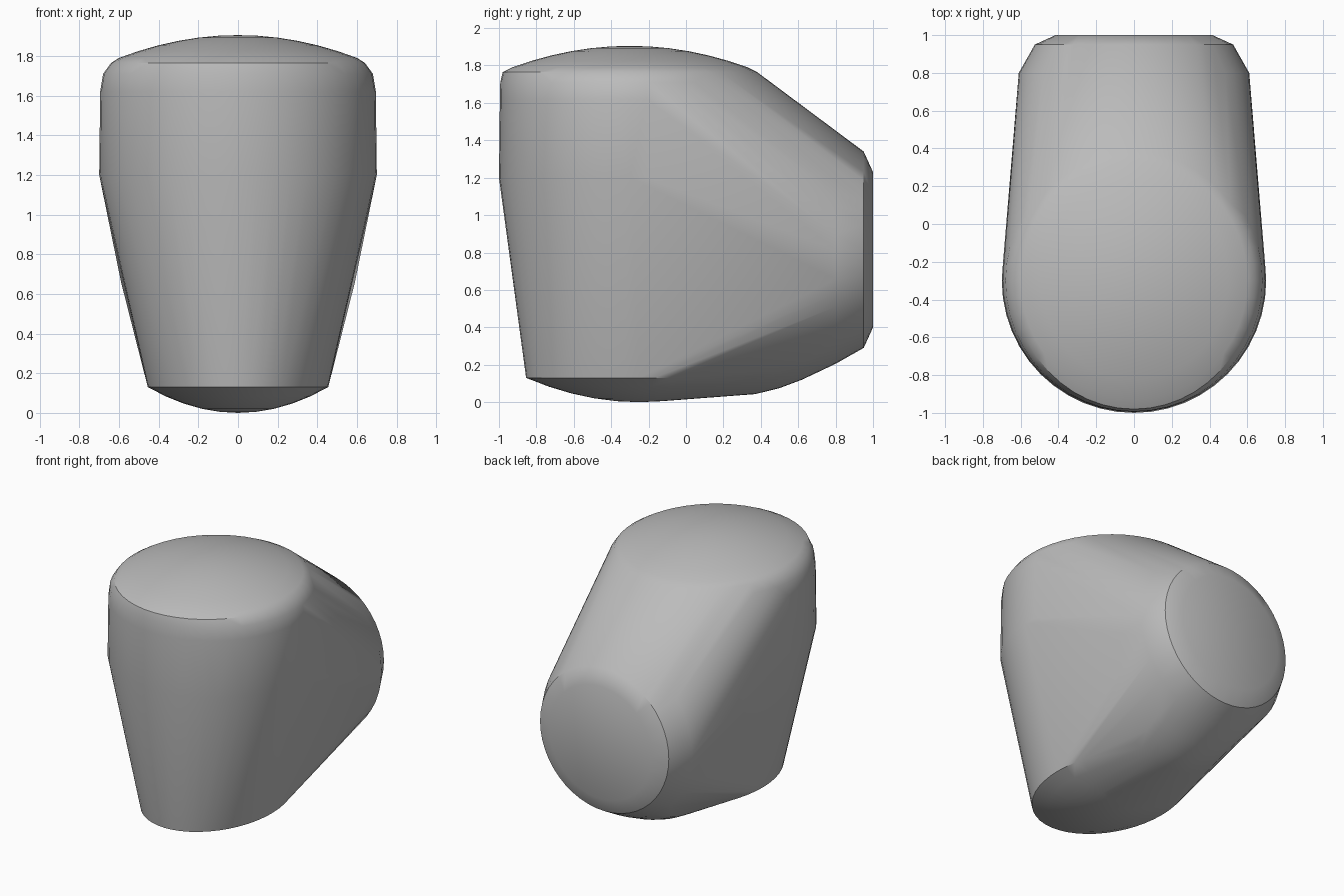
import bpy, bmesh
from math import sin, cos, pi, radians

cube = bpy.data.objects.get("Cube")
if cube:
    bpy.data.objects.remove(cube, do_unlink=True)

SEGMENTS = 48
bm = bmesh.new()


def flat_ring(y, z, rx, ry):
    """Horizontal ellipse of points."""
    for i in range(SEGMENTS):
        a = 2 * pi * i / SEGMENTS
        bm.verts.new((rx * cos(a), y + ry * sin(a), z))


def upright_ring(y, z, r):
    """Circle of points facing the back."""
    for i in range(SEGMENTS):
        a = 2 * pi * i / SEGMENTS
        bm.verts.new((r * cos(a), y, z + r * sin(a)))


# Upright body and rounded shoulder
for z, rx, ry in ((1.2, 0.70, 0.70), (1.62, 0.695, 0.695), (1.71, 0.68, 0.693),
                  (1.765, 0.64, 0.68)):
    flat_ring(-0.3, z, rx, ry)

# Domed top
for k in range(1, 7):
    t = k / 6
    flat_ring(-0.3, 1.905 - 0.115 * t ** 2, 0.6 * t, 0.63 * t)
bm.verts.new((0, -0.3, 1.905))

# Domed bottom
for k in range(1, 6):
    t = k / 5
    flat_ring(-0.25, 0.13 * t ** 2, 0.455 * t, 0.605 * t)
bm.verts.new((0, -0.25, 0))

# Rounded keel running back from the bottom
for y, low, half in ((0.37, 0.043, 0.30), (0.5, 0.075, 0.31), (0.62, 0.12, 0.32)):
    for i in range(-6, 7):
        t = i / 6
        bm.verts.new((half * t, y, low + 0.09 * t * t))

# Round back end with a bevelled rim
for y, r in ((0.8, 0.61), (0.95, 0.525), (1.0, 0.415)):
    upright_ring(y, 0.815, r)

# Wrap everything in one skin
result = bmesh.ops.convex_hull(bm, input=bm.verts[:], use_existing_faces=False)
inside = [v for v in bm.verts if not v.link_faces]
bmesh.ops.delete(bm, geom=inside, context='VERTS')
bmesh.ops.dissolve_limit(bm, angle_limit=radians(0.5), verts=bm.verts[:], edges=bm.edges[:])
bmesh.ops.recalc_face_normals(bm, faces=bm.faces[:])

mesh = bpy.data.meshes.new("rounded_body")
bm.to_mesh(mesh)
bm.free()
body = bpy.data.objects.new("rounded_body", mesh)
bpy.context.collection.objects.link(body)

# Plain grey
grey = bpy.data.materials.new("plain_grey")
grey.use_nodes = True
colour = (0.5, 0.5, 0.5, 1)
grey.diffuse_color = colour
grey.node_tree.nodes["Principled BSDF"].inputs["Base Color"].default_value = colour
mesh.materials.append(grey)

bpy.ops.object.select_all(action='DESELECT')
body.select_set(True)
bpy.context.view_layer.objects.active = body
bpy.ops.object.shade_smooth_by_angle(angle=radians(32))
